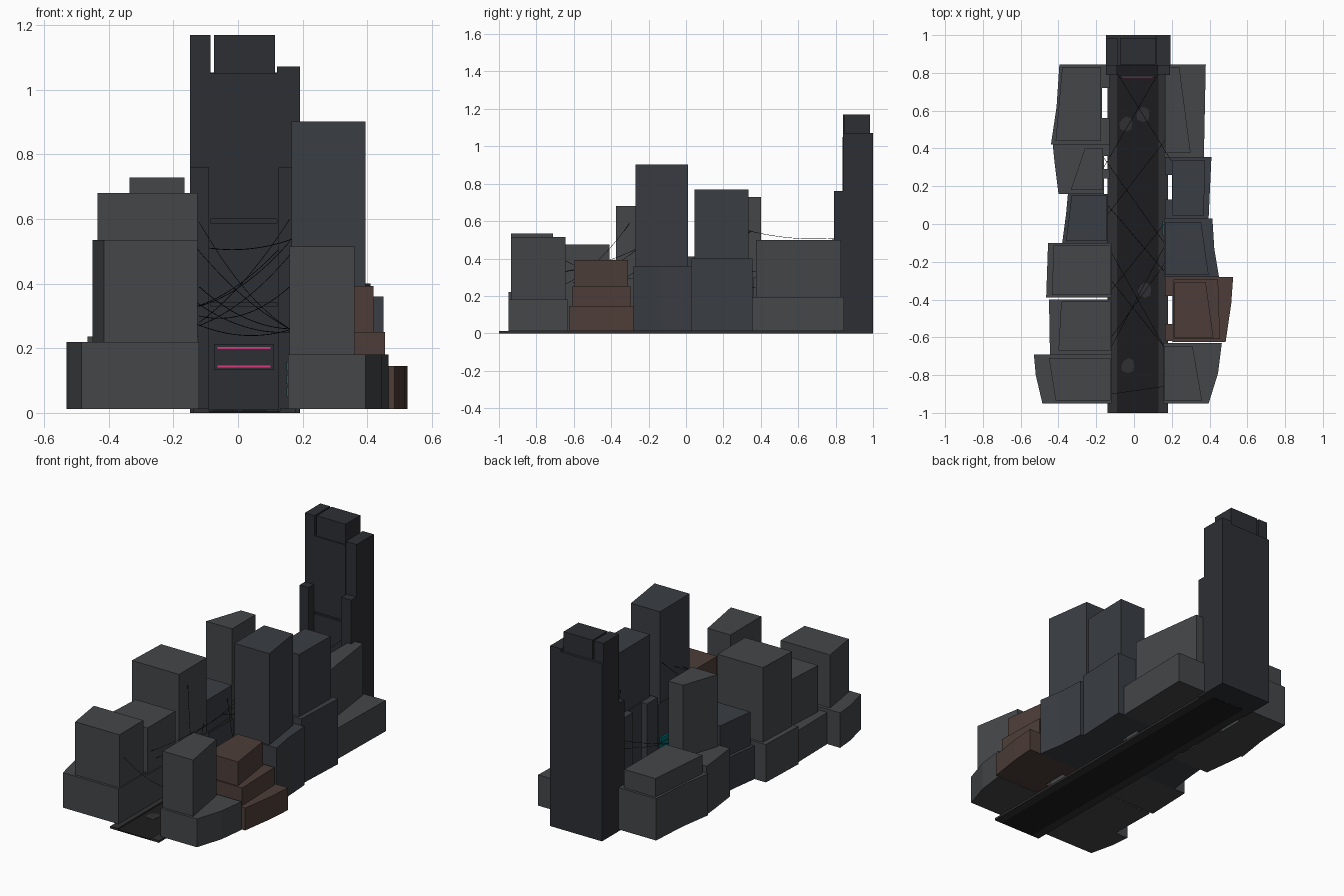
import bpy, math
from mathutils import Vector


def mat(name, c):
    m = bpy.data.materials.new(name)
    m.diffuse_color = (*c, 1)
    return m


GREY = mat("concrete", (0.058, 0.062, 0.066))
BLUE = mat("slate", (0.042, 0.047, 0.056))
BROWN = mat("brick", (0.075, 0.048, 0.04))
DARK = mat("tower_dark", (0.026, 0.028, 0.034))
ROAD = mat("asphalt", (0.012, 0.012, 0.013))
WALK = mat("pavement", (0.03, 0.03, 0.032))
WIRE = mat("cable_black", (0.005, 0.005, 0.006))
TEAL = mat("teal_light", (0.0, 0.15, 0.17))
PINK = mat("pink_light", (0.75, 0.04, 0.22))


def prism(name, pts, z0, z1, m):
    n = len(pts)
    if sum(pts[i][0] * pts[(i + 1) % n][1] - pts[(i + 1) % n][0] * pts[i][1] for i in range(n)) < 0:
        pts = pts[::-1]
    v = [(x, y, z0) for x, y in pts] + [(x, y, z1) for x, y in pts]
    f = [list(range(n))[::-1], list(range(n, 2 * n))]
    f += [[i, (i + 1) % n, n + (i + 1) % n, n + i] for i in range(n)]
    me = bpy.data.meshes.new(name)
    me.from_pydata(v, [], f)
    me.materials.append(m)
    ob = bpy.data.objects.new(name, me)
    bpy.context.collection.objects.link(ob)
    return ob


def box(name, x0, x1, y0, y1, z0, z1, m):
    return prism(name, [(x0, y0), (x1, y0), (x1, y1), (x0, y1)], z0, z1, m)


def tier(name, inner, outer, z0, z1, m):
    # outer edge runs front to back; the street wall is straight
    pts = [(inner, outer[0][1])] + outer + [(inner, outer[-1][1])]
    return prism(name, pts, z0, z1, m)


# street
box("road", -0.09, 0.13, -1.0, 0.84, 0.0, 0.006, ROAD)
box("left_pavement", -0.14, -0.09, -1.0, 0.84, 0.0, 0.013, WALK)
box("right_pavement", 0.13, 0.18, -1.0, 0.84, 0.0, 0.013, WALK)
for i, (x, y) in enumerate([(-0.03, -0.75), (0.05, 0.58), (-0.04, 0.53), (0.06, -0.35)]):
    prism(f"puddle_{i}", [(x + (0.03 + 0.008 * (k % 3)) * math.cos(k * 0.785),
                          y + 0.04 * math.sin(k * 0.785)) for k in range(8)], 0.005, 0.0075, WALK)

# buildings: name, street x, podium edge, podium top, upper edge, upper top, material
B = [
    ("left_1", -0.12, [(-0.485, -0.95), (-0.52, -0.80), (-0.53, -0.69)], 0.22,
     [(-0.415, -0.935), (-0.45, -0.71)], 0.535, GREY),
    ("left_2", -0.12, [(-0.445, -0.69), (-0.45, -0.40)], 0.20,
     [(-0.40, -0.67), (-0.385, -0.41)], 0.475, GREY),
    ("left_3", -0.12, [(-0.465, -0.39), (-0.455, -0.10)], 0.237,
     [(-0.435, -0.375), (-0.425, -0.115)], 0.68, GREY),
    ("left_4", -0.14, [(-0.38, -0.10), (-0.36, 0.05), (-0.35, 0.16)], 0.21,
     [(-0.36, -0.09), (-0.33, 0.15)], 0.41, BLUE),
    ("left_5", -0.16, [(-0.40, 0.16), (-0.42, 0.32), (-0.43, 0.42)], 0.30,
     [(-0.335, 0.18), (-0.26, 0.40)], 0.728, GREY),
    ("left_6", -0.17, [(-0.44, 0.42), (-0.41, 0.62), (-0.395, 0.845)], 0.26,
     [(-0.415, 0.44), (-0.38, 0.83)], 0.37, GREY),
    ("right_1", 0.155, [(0.395, -0.95), (0.445, -0.79), (0.465, -0.63)], 0.18,
     [(0.36, -0.935), (0.31, -0.645)], 0.515, GREY),
    ("right_2", 0.205, [(0.485, -0.625), (0.515, -0.42), (0.525, -0.28)], 0.145,
     [(0.455, -0.61), (0.445, -0.295)], 0.25, BROWN),
    ("right_3", 0.16, [(0.45, -0.28), (0.425, -0.13), (0.415, 0.03)], 0.36,
     [(0.395, -0.27), (0.355, 0.01)], 0.902, BLUE),
    ("right_4", 0.20, [(0.395, 0.03), (0.41, 0.355)], 0.40,
     [(0.37, 0.045), (0.375, 0.335)], 0.77, BLUE),
    ("right_5", 0.16, [(0.37, 0.355), (0.38, 0.845)], 0.195,
     [(0.30, 0.375), (0.24, 0.83)], 0.50, GREY),
]
for name, inner, low, h1, up, h2, m in B:
    s = 1 if inner > 0 else -1
    tier(name + "_podium", inner, low, 0.012, h1, m)
    tier(name + "_tower", inner + s * 0.005, up, h1, h2, m)
tier("right_2_top_storey", 0.215, [(0.42, -0.60), (0.38, -0.31)], 0.25, 0.392, BROWN)

# street-side pilasters leaving recesses beside the pavement
for i, (x0, x1, y0, y1, h, m) in enumerate([
        (0.165, 0.205, -0.62, -0.53, 0.145, BROWN), (0.165, 0.205, -0.38, -0.28, 0.145, BROWN),
        (0.165, 0.20, 0.03, 0.13, 0.40, BLUE), (0.165, 0.20, 0.26, 0.355, 0.40, BLUE),
        (-0.17, -0.13, 0.42, 0.56, 0.26, GREY), (-0.17, -0.13, 0.72, 0.845, 0.26, GREY),
        (-0.16, -0.13, 0.24, 0.29, 0.30, GREY), (-0.16, -0.13, 0.36, 0.42, 0.30, GREY)]):
    box(f"pilaster_{i}", x0, x1, y0, y1, 0.012, h, m)

# end tower
box("tower_core", -0.085, 0.12, 0.85, 1.0, 0.0, 1.053, DARK)
box("tower_crown", -0.075, 0.115, 0.845, 0.985, 1.05, 1.17, DARK)
box("tower_left_pier", -0.148, -0.085, 0.84, 0.985, 0.0, 1.17, DARK)
box("tower_right_pier", 0.12, 0.192, 0.84, 1.0, 0.0, 1.072, DARK)
box("tower_back_fill", -0.148, -0.085, 0.985, 1.0, 0.0, 1.053, DARK)
box("tower_left_buttress", -0.148, -0.09, 0.79, 0.84, 0.0, 0.76, DARK)
box("tower_right_buttress", 0.125, 0.19, 0.79, 0.84, 0.0, 0.76, DARK)
for i, (z0, z1) in enumerate([(0.01, 0.33), (0.342, 0.588), (0.60, 1.05)]):
    box(f"tower_panel_{i}", -0.085, 0.12, 0.838, 0.85, z0, z1, DARK)

# hanging sign board with plain light strips, and a teal shop sign
box("sign_board", -0.075, 0.112, 0.775, 0.79, 0.132, 0.212, DARK)
box("sign_light_top", -0.063, 0.10, 0.771, 0.775, 0.198, 0.204, PINK)
box("sign_light_bottom", -0.063, 0.10, 0.771, 0.775, 0.140, 0.146, PINK)
for i, z in enumerate((0.05, 0.09, 0.13)):
    box(f"teal_sign_{i}", 0.15, 0.16, -0.06, 0.015, z, z + 0.028, TEAL)


# sagging overhead cables
def cable(i, a, b, sag):
    a, b = Vector(a), Vector(b)
    cu = bpy.data.curves.new(f"cable_{i}", "CURVE")
    cu.dimensions = "3D"
    cu.bevel_depth = 0.0012
    cu.bevel_resolution = 0
    sp = cu.splines.new("POLY")
    sp.points.add(12)
    for k in range(13):
        t = k / 12
        p = a.lerp(b, t) - Vector((0, 0, sag * 4 * t * (1 - t)))
        sp.points[k].co = (*p, 1)
    cu.materials.append(WIRE)
    bpy.context.collection.objects.link(bpy.data.objects.new(f"cable_{i}", cu))


for i, c in enumerate([
        ((-0.12, -0.90, 0.39), (0.16, -0.86, 0.26), 0.03),
        ((-0.12, -0.65, 0.33), (0.16, -0.12, 0.53), 0.03),
        ((-0.12, -0.60, 0.27), (0.17, -0.20, 0.50), 0.03),
        ((-0.12, -0.30, 0.59), (0.16, -0.65, 0.26), 0.04),
        ((-0.12, -0.15, 0.30), (0.16, -0.65, 0.39), 0.04),
        ((-0.12, -0.35, 0.28), (0.16, 0.00, 0.60), 0.03),
        ((-0.14, 0.10, 0.35), (0.16, -0.25, 0.25), 0.03),
        ((-0.14, 0.05, 0.28), (0.17, 0.45, 0.26), 0.03),
        ((-0.16, 0.35, 0.55), (0.16, -0.10, 0.26), 0.03),
        ((-0.09, 0.80, 0.51), (0.20, 0.33, 0.55), 0.02),
        ((-0.16, 0.30, 0.32), (0.13, 0.80, 0.51), 0.03)]):
    cable(i, *c)
